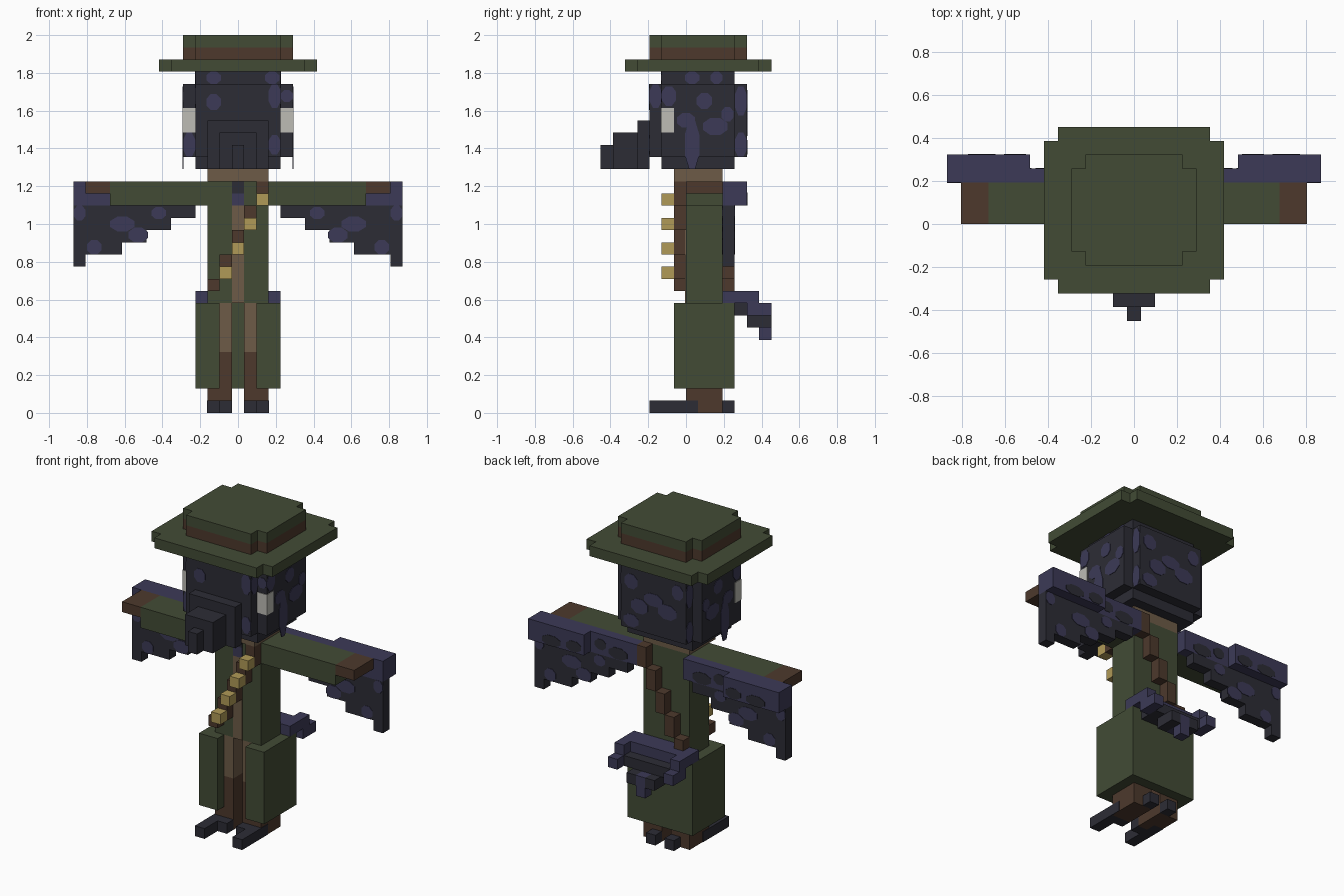
import bpy
import bmesh
from math import pi
from mathutils import Matrix, Vector

UNIT = 2 / 31  # one block

cube = bpy.data.objects.get("Cube")
if cube:
    bpy.data.objects.remove(cube, do_unlink=True)


def material(name, hex_code):
    srgb = [int(hex_code[i:i + 2], 16) / 255 for i in (0, 2, 4)]
    colour = [((c + 0.055) / 1.055) ** 2.4 for c in srgb] + [1]
    mat = bpy.data.materials.new(name)
    mat.use_nodes = True
    mat.diffuse_color = colour
    mat.node_tree.nodes["Principled BSDF"].inputs["Base Color"].default_value = colour
    return mat


GREEN = material("coat green", "424b35")
DARK = material("feather dark", "2c2c35")
PURPLE = material("feather purple", "3c3a57")
BROWN = material("leather brown", "4d392c")
TAN = material("cloth tan", "6d5b47")
WHITE = material("eye white", "bdbcb5")
GOLD = material("buckle gold", "b09a57")


def finish(name, bm, mat, mirror=False):
    """Turn a block-unit bmesh into an object, optionally mirrored in x."""
    if mirror:
        copy = bmesh.ops.duplicate(bm, geom=bm.verts[:] + bm.edges[:] + bm.faces[:])["geom"]
        for v in copy:
            if isinstance(v, bmesh.types.BMVert):
                v.co.x = -v.co.x
    bmesh.ops.recalc_face_normals(bm, faces=bm.faces)
    bmesh.ops.scale(bm, vec=(UNIT, UNIT, UNIT), verts=bm.verts)
    mesh = bpy.data.meshes.new(name)
    bm.to_mesh(mesh)
    bm.free()
    mesh.materials.append(mat)
    obj = bpy.data.objects.new(name, mesh)
    bpy.context.collection.objects.link(obj)


def blocks(name, mat, boxes, mirror=False):
    """Boxes given as x, y and z ranges."""
    bm = bmesh.new()
    for ranges in boxes:
        lo, hi = (Vector(c) for c in zip(*ranges))
        bmesh.ops.create_cube(bm, size=1, matrix=Matrix.Translation((lo + hi) / 2)
                              @ Matrix.Diagonal((*(hi - lo), 1)))
    finish(name, bm, mat, mirror)


def extrude(name, mat, points, depth, mirror=False):
    bm = bmesh.new()
    face = bm.faces.new([bm.verts.new(p) for p in points])
    new = bmesh.ops.extrude_face_region(bm, geom=[face])["geom"]
    bmesh.ops.translate(bm, vec=depth, verts=[v for v in new if isinstance(v, bmesh.types.BMVert)])
    finish(name, bm, mat, mirror)


def notched(name, mat, half, y0, y1, z0, z1):
    """Slab with one block missing at each corner."""
    n = half - 1
    pts = [(-n, y0), (n, y0), (n, y0 + 1), (half, y0 + 1), (half, y1 - 1), (n, y1 - 1),
           (n, y1), (-n, y1), (-n, y1 - 1), (-half, y1 - 1), (-half, y0 + 1), (-n, y0 + 1)]
    extrude(name, mat, [(x, y, z0) for x, y in pts], (0, 0, z1 - z0))


def spots(name, mat, axis, level, places, mirror=False):
    """Thin eight-sided patches: centre u, v and size w, h on a plane."""
    bm = bmesh.new()
    for u, v, w, h in places:
        size = Matrix.Diagonal((w / 2 * 1.08, h / 2 * 1.08, 0.08, 1)) @ Matrix.Rotation(pi / 8, 4, "Z")
        if axis == "y":
            m = Matrix.Translation((u, level, v)) @ Matrix.Rotation(pi / 2, 4, "X")
        else:
            m = Matrix.Translation((level, u, v)) @ Matrix(
                ((0, 0, 1, 0), (1, 0, 0, 0), (0, 1, 0, 0), (0, 0, 0, 1)))
        bmesh.ops.create_cone(bm, cap_ends=True, segments=8, radius1=1, radius2=1,
                              depth=1, matrix=m @ size)
    finish(name, bm, mat, mirror)


# Hat
notched("hat_brim", GREEN, 6.5, -5, 7, 28, 29)
notched("hat_band", BROWN, 4.5, -3, 5, 29, 30)
notched("hat_crown", GREEN, 4.5, -3, 5, 30, 31)

# Head, eyes and stepped beak
notched("head", DARK, 4.5, -3, 5, 21, 27)
blocks("head_core", DARK, [((-3.5, 3.5), (-2, 4), (20, 28))])
blocks("eyes", WHITE, [((3.45, 4.55), (-2.05, -1), (23, 25))], True)
blocks("beak", DARK, [((-2.5, 2.5), (-4, -3), (20, 24)),
                      ((-1.5, 1.5), (-6, -4), (20, 23)),
                      ((-.5, .5), (-7, -6), (20, 22))])

# Plumage patches on the head
spots("head_front_spots", PURPLE, "y", -3,
      [(-2, 25.5, 1.2, 1.3), (3, 26, 1, 2), (3, 22, 1, 1.6)])
spots("head_front_edge_spots", PURPLE, "y", -2,
      [(-4, 22, 1, 2), (4, 26, 1, 1), (-2, 27.5, 1.2, 1), (2.8, 27.5, 1.2, 1)])
spots("head_side_spots", PURPLE, "x", 4.5,
      [(1.5, 25.6, 1.3, 1.3), (-1.4, 26, 1.2, 1.6), (.5, 22, 1.2, 4), (0, 24, 1.5, 1.2),
       (2.4, 23.5, 2, 1.4), (3.4, 24.5, 1, 1.2)], True)
spots("head_side_edge_spots", PURPLE, "x", 3.5,
      [(-2.5, 26, 1, 2), (4.5, 25.6, 1, 2.4), (4.5, 22, 1, 2),
       (.5, 27.5, 1.2, 1), (2.5, 27.5, 1, 1)], True)
spots("head_back_spots", PURPLE, "y", 5,
      [(-1.5, 23.6, 2, 1.4), (0, 24.4, 2, 1.2), (1.5, 23.4, 1.8, 1.4),
       (2.4, 25.6, 1.4, 1.4), (-2.6, 25.8, 1.2, 1.4), (2.4, 21.8, 1.6, 1.2)])

# Neck, torso and shirt front
blocks("neck", TAN, [((-2.5, 2.5), (-1, 3), (19, 20))])
blocks("torso", GREEN, [((-2.5, 2.5), (0, 3), (9, 19))])
blocks("shirt_front", TAN, [((-.5, .5), (-.08, 0), (9, 17))])
blocks("collar_lower", PURPLE, [((-.5, .5), (-.08, 0), (17, 18))])
blocks("collar_upper", DARK, [((-.5, .5), (-.08, 0), (18, 19))])

# Arms
blocks("sleeves", GREEN, [((2.5, 10.5), (0, 3), (17, 19))], True)
blocks("hands", BROWN, [((10.5, 12.5), (0, 3), (18, 19))], True)

# Stepped wings below a thick upper edge
steps = [(3.5, 16), (5.5, 15), (7.5, 14), (9.5, 13), (12.5, 12), (13.5, 17)]
outline = [(3.5, 17)]
for (x, z), (next_x, _) in zip(steps, steps[1:]):
    outline += [(x, z), (next_x, z)]
outline.append(steps[-1])
extrude("wings", DARK, [(x, 3, z) for x, z in outline], (0, 1, 0), True)
blocks("wing_upper_edges", PURPLE, [((2.5, 7.5), (3, 4), (17, 19)),
                                    ((7.5, 13.5), (3, 5), (17, 19))], True)
wing_spots = [(9.5, 15.5, 2, 1.2), (8.2, 14.6, 1.6, 1.2), (11.8, 13.6, 1.2, 1.2),
              (13, 16.4, 1, 1.2), (6.5, 16.4, 1.2, 1)]
spots("wing_front_spots", PURPLE, "y", 3, wing_spots, True)
spots("wing_back_spots", PURPLE, "y", 4, wing_spots, True)
spots("wing_edge_spots", DARK, "y", 5, [(8.6, 17.6, 1.6, 1), (11, 17.5, 2, 1)], True)
spots("wing_inner_edge_spots", DARK, "y", 4, [(4.5, 17.6, 2, 1.1), (6.4, 18, 1.2, 1)], True)

# Diagonal strap, front and back, with gold buckles
strap, buckles = [], []
for i in range(5):
    x = (1.5 - i, 2.5 - i)
    top = 19 - 2 * i
    bottom = max(top - 2, 10)
    strap += [(x, (-1, 0), (bottom, top)), (x, (3, 4), (bottom, top))]
    if i < 4:
        buckles.append((x, (-2, -1), (bottom, bottom + 1)))
blocks("strap", BROWN, strap)
blocks("buckles", GOLD, buckles)

# Coat skirt, open at the front
blocks("coat_skirt_sides", GREEN, [((2.5, 3.5), (-1, 4), (2, 9)),
                                   ((1.5, 2.5), (-1, 0), (2, 9))], True)
blocks("coat_skirt_back", GREEN, [((-2.5, 2.5), (3, 4), (2, 9))])

# Legs, boots and claws
blocks("trousers", TAN, [((.5, 2.5), (0, 3), (5, 9))], True)
blocks("boots", BROWN, [((.5, 2.5), (0, 3), (0, 5))], True)
blocks("toes", DARK, [((1.5, 2.55), (-3, 1), (0, 1)), ((.5, 1.5), (-1, 0), (0, 1)),
                      ((.5, 1.5), (3, 4), (0, 1))], True)

# Fanned tail
blocks("tail_base", PURPLE, [((-3.5, 3.5), (3, 5), (9, 10))])
blocks("tail_fan", DARK, [((-2.5, 2.5), (4, 6), (8, 9))])
blocks("tail_outer_feathers", PURPLE, [((2.5, 3.5), (5, 6), (9, 10)),
                                       ((2.5, 3.5), (5, 7), (8, 9))], True)
blocks("tail_inner_feathers", DARK, [((.5, 1.5), (5, 7), (7, 8))], True)
blocks("tail_tip", PURPLE, [((-.5, .5), (5, 7), (7, 8)), ((-.5, .5), (6, 7), (6, 7))])
